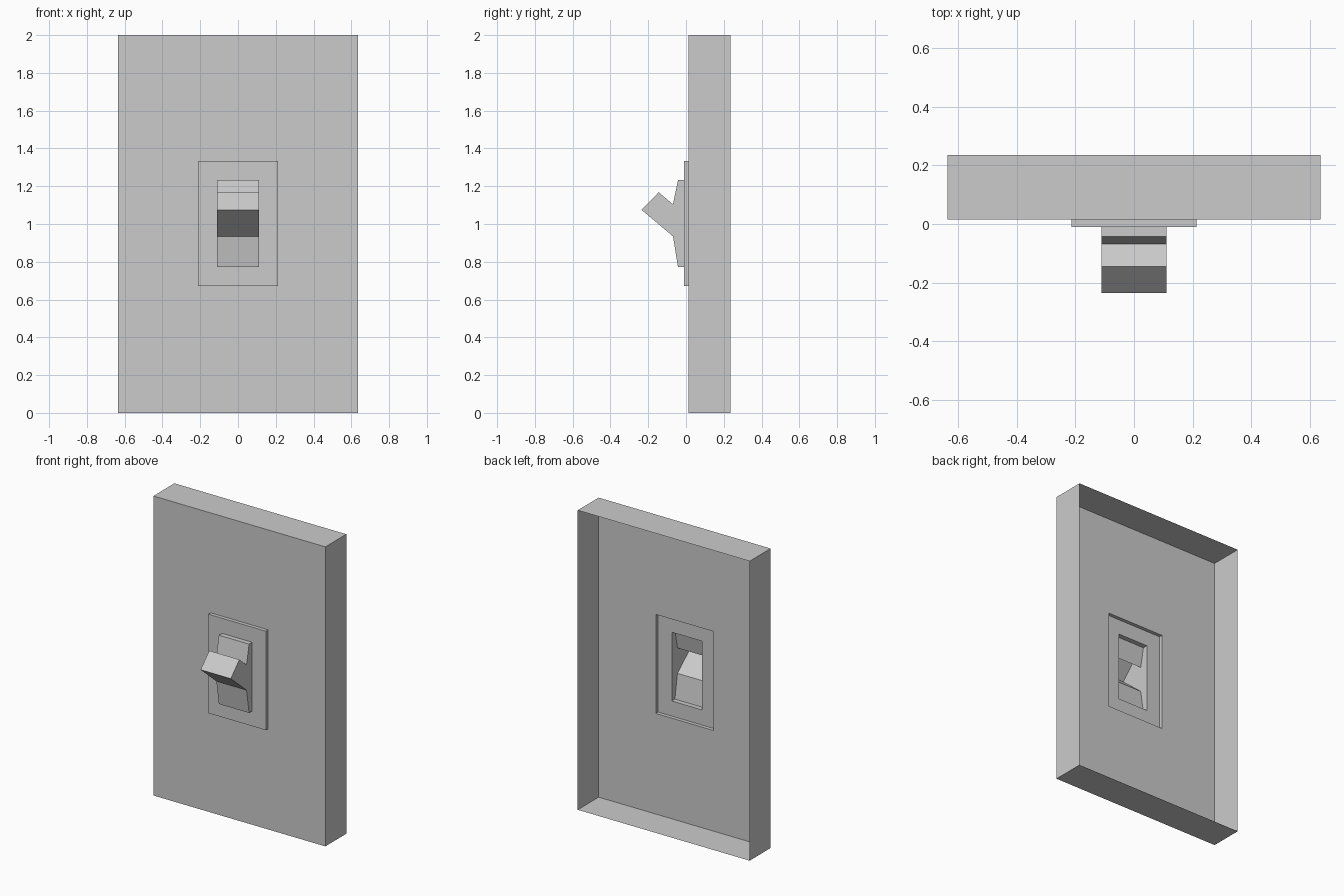
import bpy, bmesh

if "Cube" in bpy.data.objects:
    bpy.data.objects.remove(bpy.data.objects["Cube"])

Y_BACK, Y_WALL, Y_BEZEL = 0.2355, 0.0145, -0.0095
# each rectangle: half width, bottom z, top z
WALL = (0.635, 0.0, 2.0)
BEZEL = (0.2125, 0.672, 1.333)
SWITCH = (0.1115, 0.773, 1.232)


def finish(name, bm):
    mesh = bpy.data.meshes.new(name)
    bm.to_mesh(mesh)
    bm.free()
    obj = bpy.data.objects.new(name, mesh)
    bpy.context.collection.objects.link(obj)


def open_tray(name, outer, hole, y_back, y_front):
    """Four side walls, open at the back, and a front face with a window."""
    bm = bmesh.new()
    loops = []
    for (w, z0, z1), y in ((outer, y_back), (outer, y_front), (hole, y_front)):
        corners = ((-w, z0), (w, z0), (w, z1), (-w, z1))
        loops.append([bm.verts.new((x, y, z)) for x, z in corners])
    for a, b in zip(loops, loops[1:]):
        for i in range(4):
            j = (i + 1) % 4
            bm.faces.new((a[i], a[j], b[j], b[i]))
    finish(name, bm)


# hollow backing plate and thin bezel, each opening into the next part
open_tray("wall_plate", WALL, BEZEL, Y_BACK, Y_WALL)
open_tray("bezel", BEZEL, SWITCH, Y_WALL, Y_BEZEL)

# toggle: side profile (y, z) swept across the width, open at the back
w, z0, z1 = SWITCH
profile = [(Y_BEZEL, z0), (-0.0425, z0), (-0.069, 0.935), (-0.2355, 1.075),
           (-0.1445, 1.168), (-0.069, 1.104), (-0.0425, z1), (Y_BEZEL, z1)]
bm = bmesh.new()
left = [bm.verts.new((-w, y, z)) for y, z in profile]
right = [bm.verts.new((w, y, z)) for y, z in profile]
for i in range(len(profile) - 1):
    bm.faces.new((left[i], right[i], right[i + 1], left[i + 1]))
bm.faces.new(left)
bm.faces.new(right[::-1])
finish("toggle_switch", bm)
